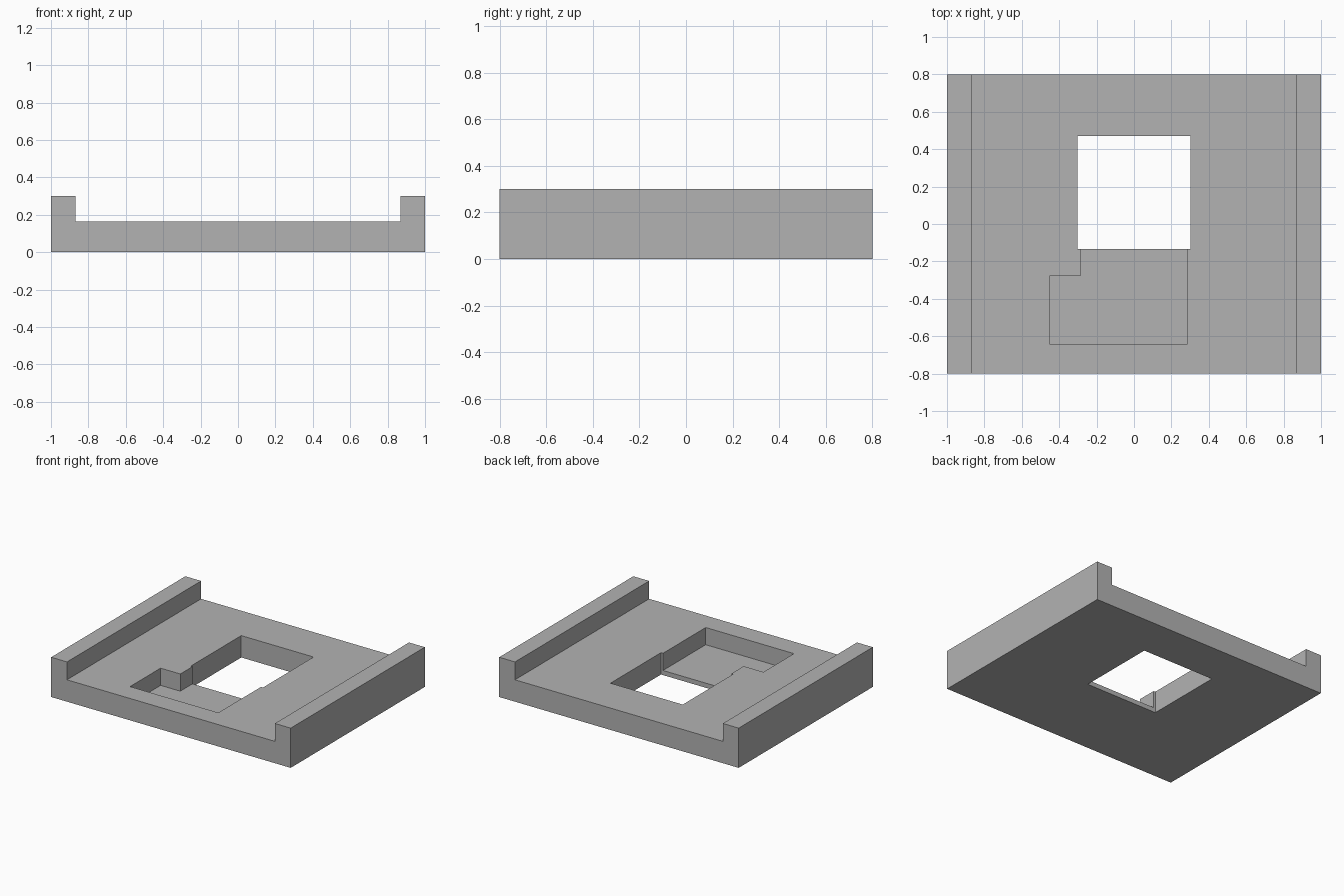
import bpy
import bmesh

cube = bpy.data.objects.get("Cube")
if cube:
    bpy.data.objects.remove(cube, do_unlink=True)

grey = bpy.data.materials.new("plain grey")
grey.use_nodes = True
colour = (0.45, 0.45, 0.45, 1)
grey.diffuse_color = colour
grey.node_tree.nodes["Principled BSDF"].inputs["Base Color"].default_value = colour


def prism(name, outline, offset):
    """Extrude a closed 3D outline along offset."""
    bm = bmesh.new()
    face = bm.faces.new([bm.verts.new(p) for p in outline])
    ext = bmesh.ops.extrude_face_region(bm, geom=[face])
    moved = [v for v in ext["geom"] if isinstance(v, bmesh.types.BMVert)]
    bmesh.ops.translate(bm, verts=moved, vec=offset)
    bmesh.ops.recalc_face_normals(bm, faces=bm.faces)
    mesh = bpy.data.meshes.new(name)
    bm.to_mesh(mesh)
    bm.free()
    mesh.materials.append(grey)
    obj = bpy.data.objects.new(name, mesh)
    bpy.context.collection.objects.link(obj)
    return obj


DEPTH, HEIGHT, DECK, RAIL, FLOOR = 0.8, 0.3, 0.165, 0.868, 0.035

# Base plate with two side rails, from a mirrored half profile
half = [(1, 0), (1, HEIGHT), (RAIL, HEIGHT), (RAIL, DECK)]
profile = half + [(-x, z) for x, z in reversed(half)]
plate = prism("base_plate", [(x, -DEPTH, z) for x, z in profile], (0, 2 * DEPTH, 0))

# Square opening through the plate
HOLE, FRONT, BACK = 0.302, -0.133, 0.47
opening = [(-HOLE, FRONT), (HOLE, FRONT), (HOLE, BACK), (-HOLE, BACK)]

# Stepped pocket in front of the opening, running into it
pocket = [(-0.452, -0.642), (0.285, -0.642), (0.285, 0),
          (-0.287, 0), (-0.287, -0.278), (-0.452, -0.278)]

# Cut both shapes out of the plate
for name, outline, bottom in (("opening_cutter", opening, -0.2),
                              ("pocket_cutter", pocket, FLOOR)):
    cutter = prism(name, [(x, y, bottom) for x, y in outline], (0, 0, 0.6))
    cutter.hide_render = True
    cutter.hide_set(True)
    cut = plate.modifiers.new(name, "BOOLEAN")
    cut.operation = "DIFFERENCE"
    cut.solver = "EXACT"
    cut.object = cutter
